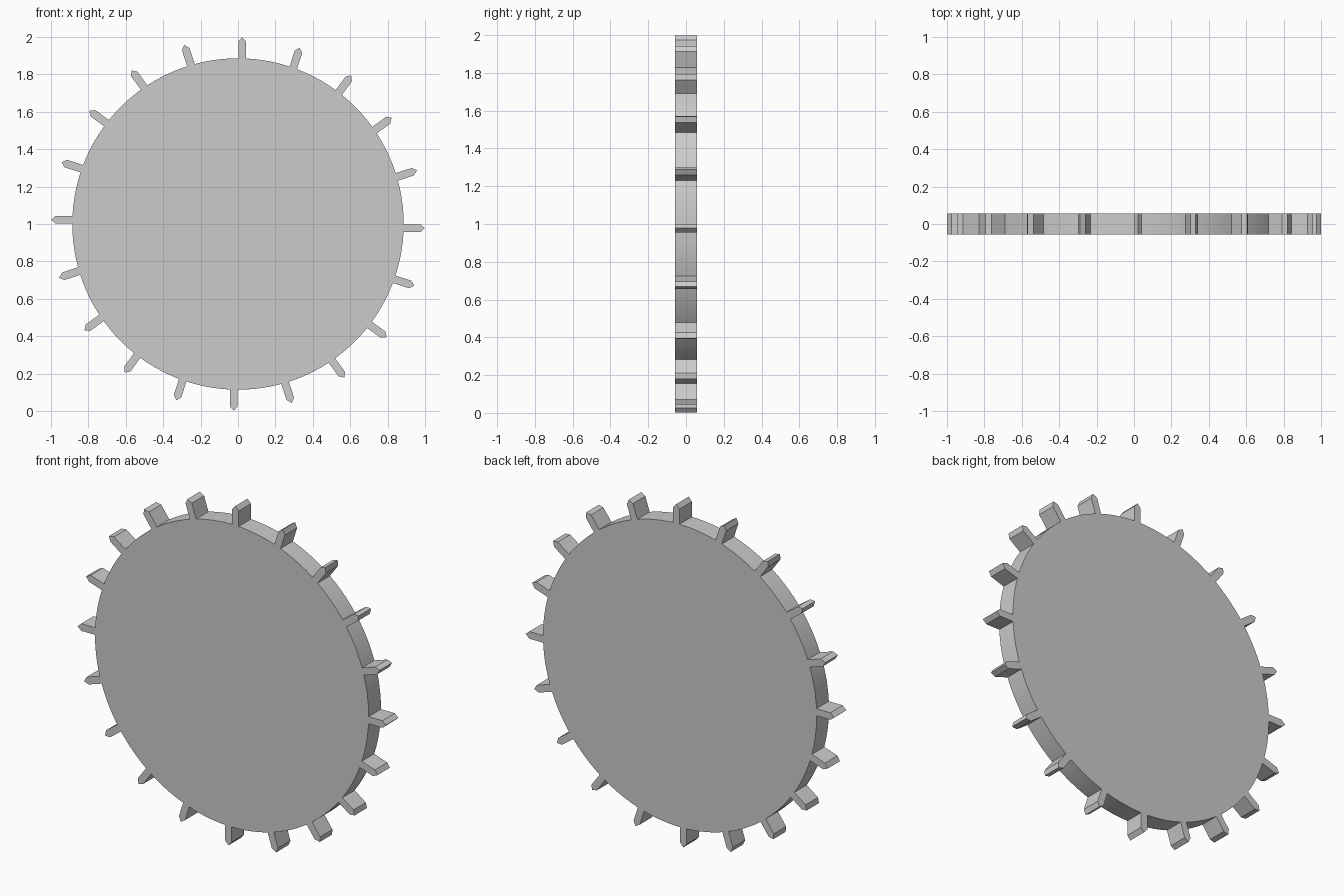
import bpy, bmesh, math

if "Cube" in bpy.data.objects:
    bpy.data.objects.remove(bpy.data.objects["Cube"])

CENTER_Z = 1.0
HALF_DEPTH = 0.057
DISC_R = 0.886
TEETH = 20


def extrude_outlines(name, outlines):
    """Make one solid per closed (x, z) outline, extruded along y."""
    bm = bmesh.new()
    for pts in outlines:
        verts = [bm.verts.new((x, -HALF_DEPTH, z + CENTER_Z)) for x, z in pts]
        face = bm.faces.new(verts)
        ext = bmesh.ops.extrude_face_region(bm, geom=[face], use_keep_orig=True)
        moved = [g for g in ext["geom"] if isinstance(g, bmesh.types.BMVert)]
        bmesh.ops.translate(bm, verts=moved, vec=(0, 2 * HALF_DEPTH, 0))
    bmesh.ops.recalc_face_normals(bm, faces=bm.faces)
    mesh = bpy.data.meshes.new(name)
    bm.to_mesh(mesh)
    bm.free()
    obj = bpy.data.objects.new(name, mesh)
    bpy.context.collection.objects.link(obj)
    return obj


# Round wheel body
bpy.ops.mesh.primitive_cylinder_add(
    vertices=120, radius=DISC_R, depth=2 * HALF_DEPTH,
    location=(0, 0, CENTER_Z), rotation=(math.pi / 2, 0, 0))
disc = bpy.context.object
disc.name = "wheel_disc"
bpy.ops.object.shade_smooth_by_angle(angle=math.radians(30))

# Pointed teeth, each set to one side of its radius: (sideways, outward)
profile = [(0.002, 0.88), (0.002, 0.975), (0.022, 0.999),
           (0.044, 0.975), (0.044, 0.88)]
outlines = []
for i in range(TEETH):
    a = 2 * math.pi * i / TEETH
    s, c = math.sin(a), math.cos(a)
    outlines.append([(r * s + t * c, r * c - t * s) for t, r in profile])
extrude_outlines("wheel_teeth", outlines)
